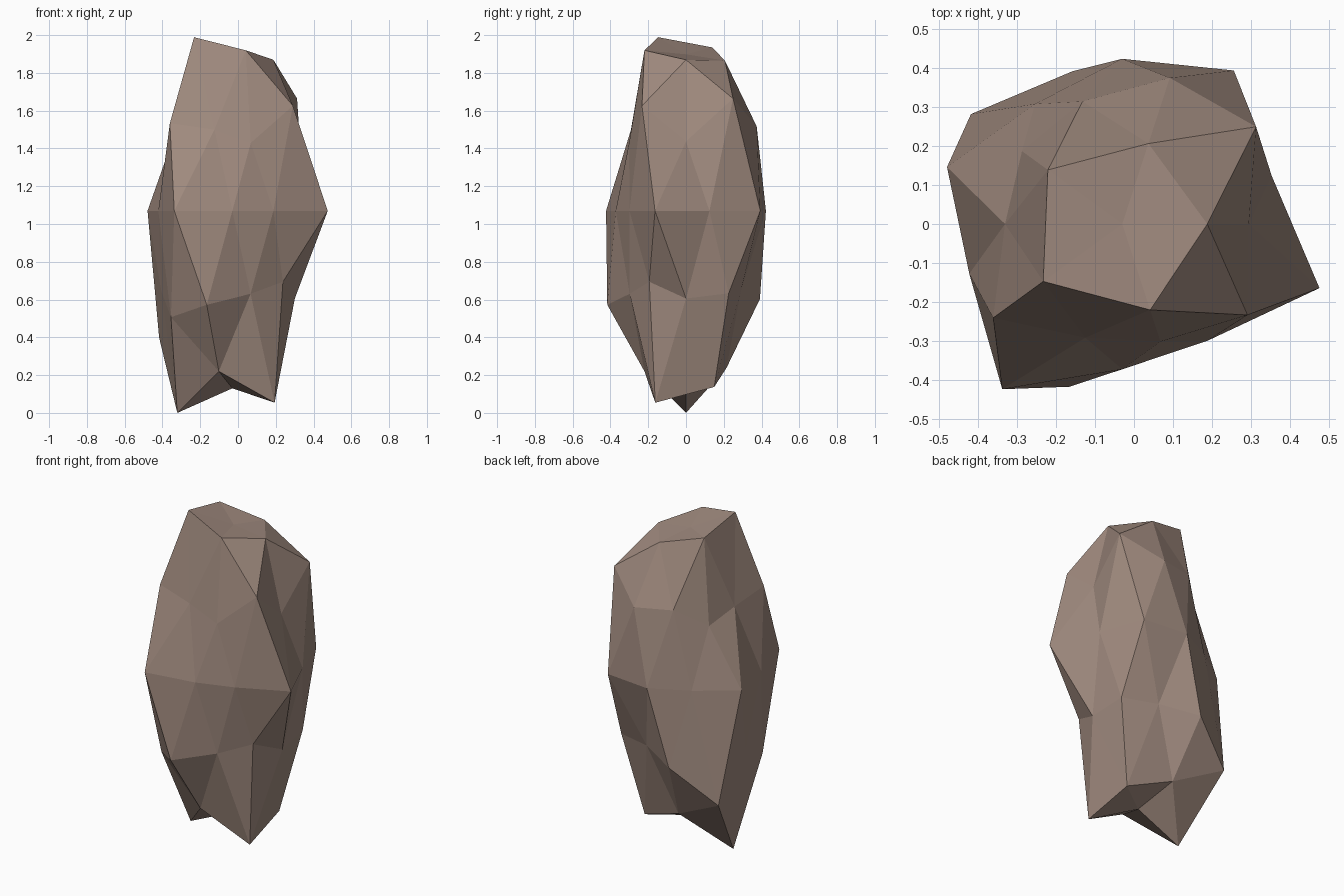
import bpy
import bmesh
import math

# Remove the default object
default = bpy.data.objects.get("Cube")
if default:
    bpy.data.objects.remove(default, do_unlink=True)

# Stone colour
stone = bpy.data.materials.new("brown_stone")
stone.use_nodes = True
colour = (0.35, 0.255, 0.21, 1)
stone.diffuse_color = colour
shader = next(n for n in stone.node_tree.nodes if n.type == "BSDF_PRINCIPLED")
shader.inputs["Base Color"].default_value = colour
shader.inputs["Roughness"].default_value = 0.9

# Radial bumps of the rock, ring by ring from top to bottom,
# each ring running anticlockwise seen from above
RINGS = [
    ("top_pole", [.365]),
    ("crown", [.414, .412, .448, .476, .44]),
    ("shoulder_ridges", [.498, .388, .353, .36, .466]),
    ("shoulder_corners", [.362, .44, .355, .457, .354]),
    ("waist", [.402, .486, .423, .38, .472, .412, .523, .372, .37, .531]),
    ("hip_corners", [.43, .46, .42, .49, .37]),
    ("hip_ridges", [.389, .358, .563, .472, .368]),
    ("foot", [.483, .43, .554, .44, .526]),
    ("bottom_pole", [.414]),
]
CENTRE = (-.03, 0, 1.08)
TALLNESS = 2.27


def ring_order(vert):
    """Sort by height first, then by angle around the vertical axis."""
    angle = math.degrees(math.atan2(vert.co.y, vert.co.x))
    return -round(vert.co.z, 2), round(angle) % 360


# Rock body: an icosphere pushed in and out, then stretched upwards
bm = bmesh.new()
bmesh.ops.create_icosphere(bm, subdivisions=2, radius=1)
ordered = sorted(bm.verts, key=ring_order)
bumps = [bump for name, ring in RINGS for bump in ring]
for vert, bump in zip(ordered, bumps):
    vert.co *= bump
bmesh.ops.scale(bm, vec=(1, 1, TALLNESS), verts=bm.verts)
bmesh.ops.translate(bm, vec=CENTRE, verts=bm.verts)

# Rest the lowest tip on the ground
lowest = min(vert.co.z for vert in bm.verts)
bmesh.ops.translate(bm, vec=(0, 0, -lowest), verts=bm.verts)
bmesh.ops.recalc_face_normals(bm, faces=bm.faces)
for face in bm.faces:
    face.smooth = False

mesh = bpy.data.meshes.new("rock")
bm.to_mesh(mesh)
bm.free()
mesh.materials.append(stone)
rock = bpy.data.objects.new("rock", mesh)
bpy.context.collection.objects.link(rock)
